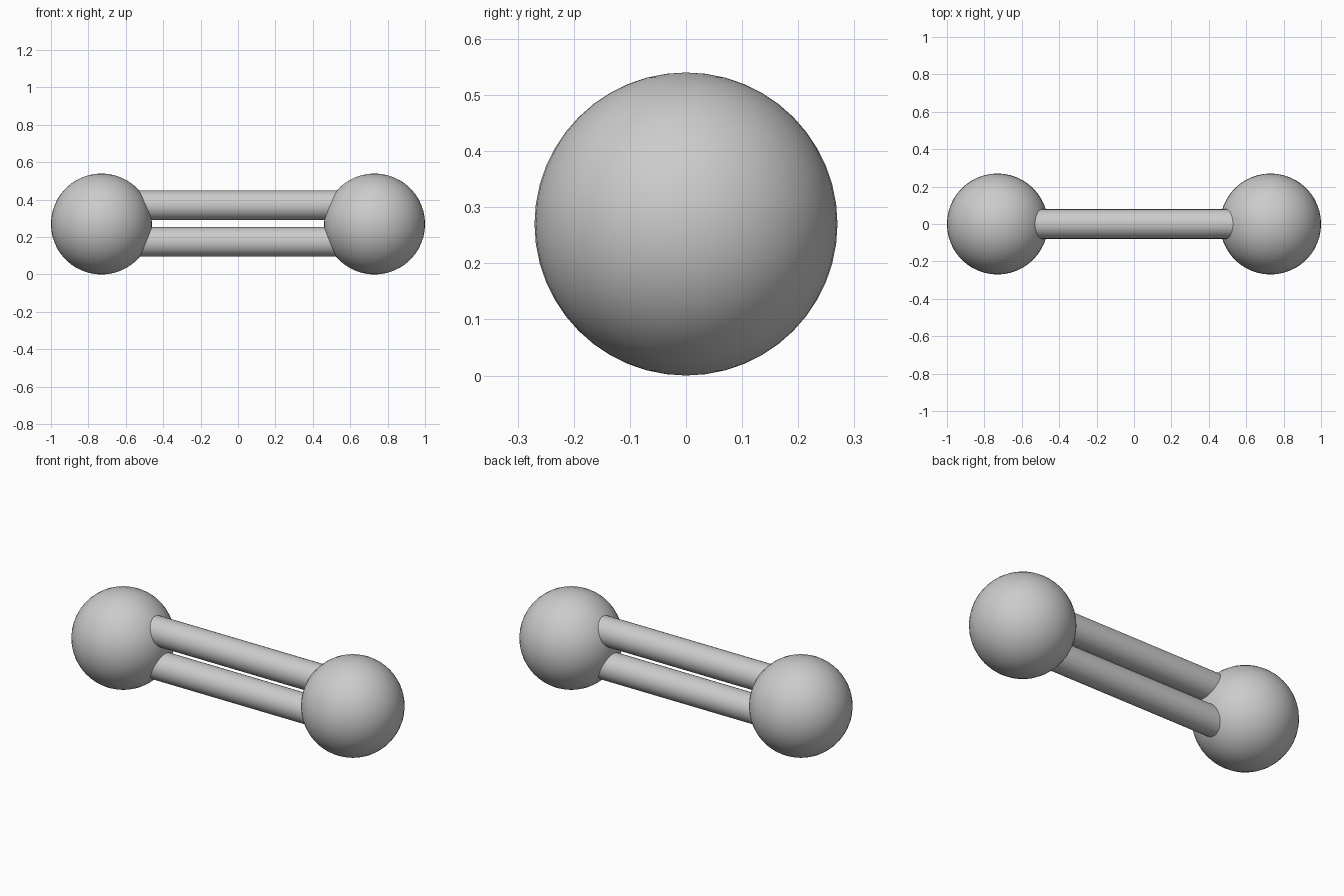
import bpy
from math import pi, radians

if "Cube" in bpy.data.objects:
    bpy.data.objects.remove(bpy.data.objects["Cube"])

R = 0.27            # ball radius
CX = 1.0 - R        # ball centre distance from the middle
ROD_R = 0.079       # rod radius
GAP = 0.098         # rod offset above and below the ball centre


def smooth(obj, name):
    obj.name = name
    bpy.ops.object.shade_smooth_by_angle(angle=radians(40))


# End balls
for side, sx in (("left", -1), ("right", 1)):
    bpy.ops.mesh.primitive_uv_sphere_add(segments=48, ring_count=24, radius=R,
                                         location=(sx * CX, 0, R))
    smooth(bpy.context.object, side + "_ball")

# Two parallel rods running from ball to ball
for level, sz in (("lower", -1), ("upper", 1)):
    bpy.ops.mesh.primitive_cylinder_add(vertices=48, radius=ROD_R, depth=2 * CX,
                                        location=(0, 0, R + 0.002 + sz * GAP),
                                        rotation=(0, pi / 2, 0))
    smooth(bpy.context.object, level + "_rod")
